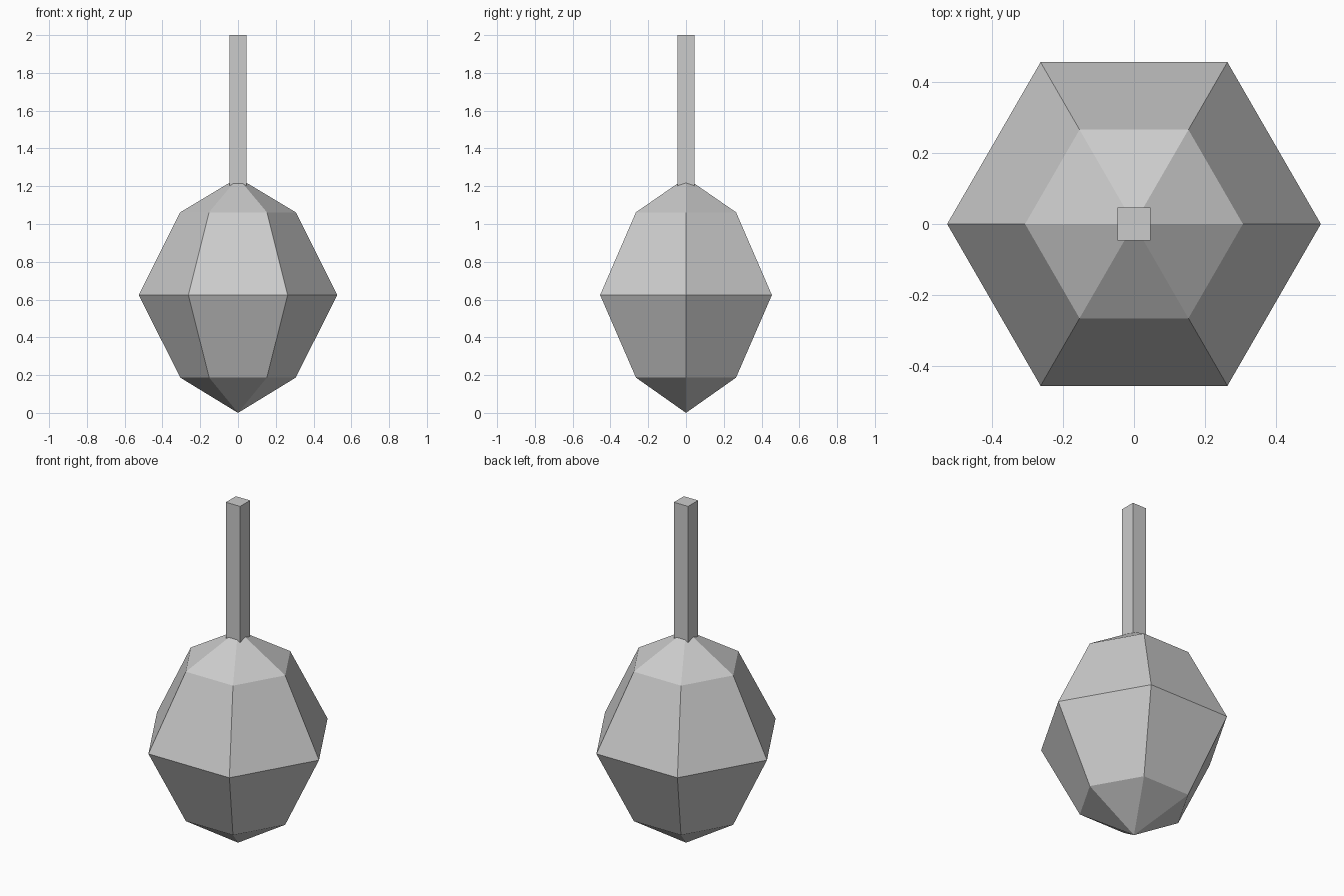
import bpy, bmesh, math

if "Cube" in bpy.data.objects:
    bpy.data.objects.remove(bpy.data.objects["Cube"])

grey = bpy.data.materials.new("light grey")
grey.diffuse_color = (0.6, 0.6, 0.6, 1)
grey.use_nodes = True
grey.node_tree.nodes["Principled BSDF"].inputs["Base Color"].default_value = grey.diffuse_color


def make_object(name, bm):
    bmesh.ops.recalc_face_normals(bm, faces=bm.faces)
    mesh = bpy.data.meshes.new(name)
    bm.to_mesh(mesh)
    bm.free()
    mesh.materials.append(grey)
    obj = bpy.data.objects.new(name, mesh)
    bpy.context.collection.objects.link(obj)
    return obj


# Six-sided faceted head: three rings closed by a point at each end
SIDES = 6
BOTTOM, TOP = 0.0, 1.245
RINGS = [(0.306, 0.187), (0.525, 0.624), (0.306, 1.062)]

bm = bmesh.new()
rings = [[bm.verts.new((r * math.cos(math.tau * i / SIDES),
                        r * math.sin(math.tau * i / SIDES), z))
          for i in range(SIDES)] for r, z in RINGS]
low, high = bm.verts.new((0, 0, BOTTOM)), bm.verts.new((0, 0, TOP))
for i in range(SIDES):
    j = (i + 1) % SIDES
    bm.faces.new((low, rings[0][j], rings[0][i]))
    bm.faces.new((high, rings[-1][i], rings[-1][j]))
    for a, b in zip(rings, rings[1:]):
        bm.faces.new((a[i], a[j], b[j], b[i]))
make_object("faceted_head", bm)

# Square stem rising out of the top point
STEM_WIDTH, STEM_BASE, STEM_TOP = 0.092, 1.19, 2.0
bm = bmesh.new()
bmesh.ops.create_cube(bm, size=1)
bmesh.ops.scale(bm, verts=bm.verts, vec=(STEM_WIDTH, STEM_WIDTH, STEM_TOP - STEM_BASE))
bmesh.ops.translate(bm, verts=bm.verts, vec=(0, 0, (STEM_TOP + STEM_BASE) / 2))
make_object("stem", bm)
